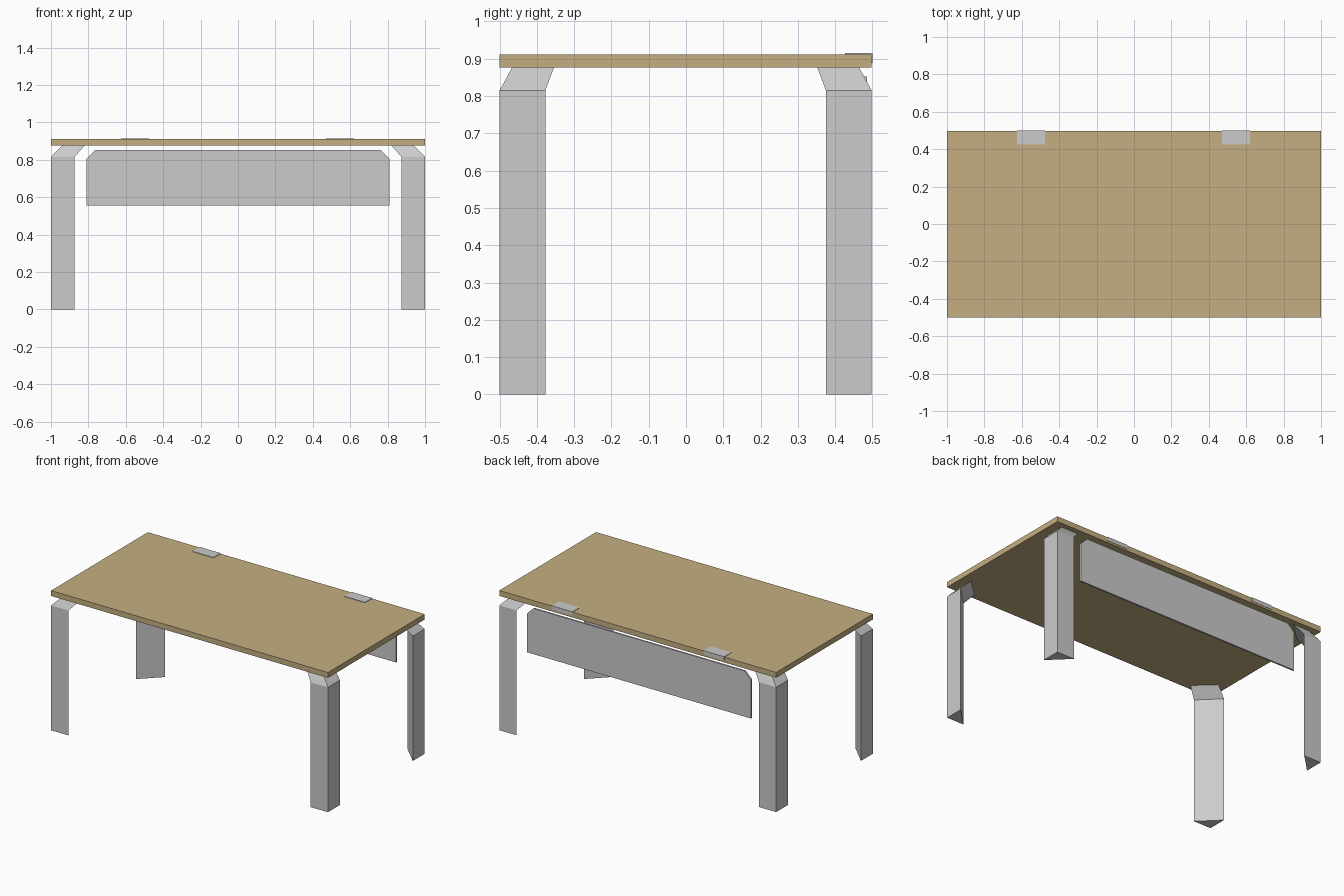
import bpy, bmesh

if "Cube" in bpy.data.objects:
    bpy.data.objects.remove(bpy.data.objects["Cube"])

YC = -0.001  # slight offset of the table body; the clips stick out at the back


def loft(name, rings, mat=None):
    """Closed solid through rings of points that all have the same count."""
    bm = bmesh.new()
    loops = [[bm.verts.new(p) for p in ring] for ring in rings]
    n = len(loops[0])
    bm.faces.new(loops[0])
    bm.faces.new(loops[-1])
    for a, b in zip(loops, loops[1:]):
        for i in range(n):
            j = (i + 1) % n
            bm.faces.new((a[i], a[j], b[j], b[i]))
    bmesh.ops.recalc_face_normals(bm, faces=bm.faces)
    me = bpy.data.meshes.new(name)
    bm.to_mesh(me)
    bm.free()
    ob = bpy.data.objects.new(name, me)
    bpy.context.collection.objects.link(ob)
    if mat:
        me.materials.append(mat)
    return ob


wood = bpy.data.materials.new("wood")
wood.diffuse_color = (0.55, 0.43, 0.22, 1)
wood.use_nodes = True
wood.node_tree.nodes["Principled BSDF"].inputs["Base Color"].default_value = wood.diffuse_color

# Table top
corners = [(-1, -0.5), (1, -0.5), (1, 0.498), (-1, 0.498)]
loft("table_top", [[(x, y, z) for x, y in corners] for z in (0.877, 0.912)], wood)

# Legs: triangular posts whose upper end leans inward
# each ring: outer x, inner x, outer y, inner y, height
sections = [(1.0, 0.875, 0.499, 0.376, 0.0),
            (1.0, 0.875, 0.499, 0.376, 0.815),
            (0.94, 0.82, 0.465, 0.353, 0.877)]
for sx, side in ((-1, "left"), (1, "right")):
    for sy, end in ((-1, "front"), (1, "back")):
        rings = [[(sx * xo, sy * yo + YC, z),
                  (sx * xi, sy * yo + YC, z),
                  (sx * xo, sy * yi + YC, z)] for xo, xi, yo, yi, z in sections]
        loft(f"{end}_{side}_leg", rings)

# Back panel with chamfered upper corners
panel = [(-0.81, 0.555), (0.81, 0.555), (0.81, 0.807),
         (0.763, 0.853), (-0.763, 0.853), (-0.81, 0.807)]
loft("back_panel", [[(x, y, z) for x, z in panel] for y in (0.474, 0.485)])

# Clips folded over the back edge
clip = [(0.426, 0.912), (0.426, 0.915), (0.5, 0.915),
        (0.5, 0.889), (0.498, 0.889), (0.498, 0.912)]
for cx, side in ((-0.551, "left"), (0.545, "right")):
    loft(f"{side}_clip", [[(cx + d, y, z) for y, z in clip] for d in (-0.075, 0.075)])
